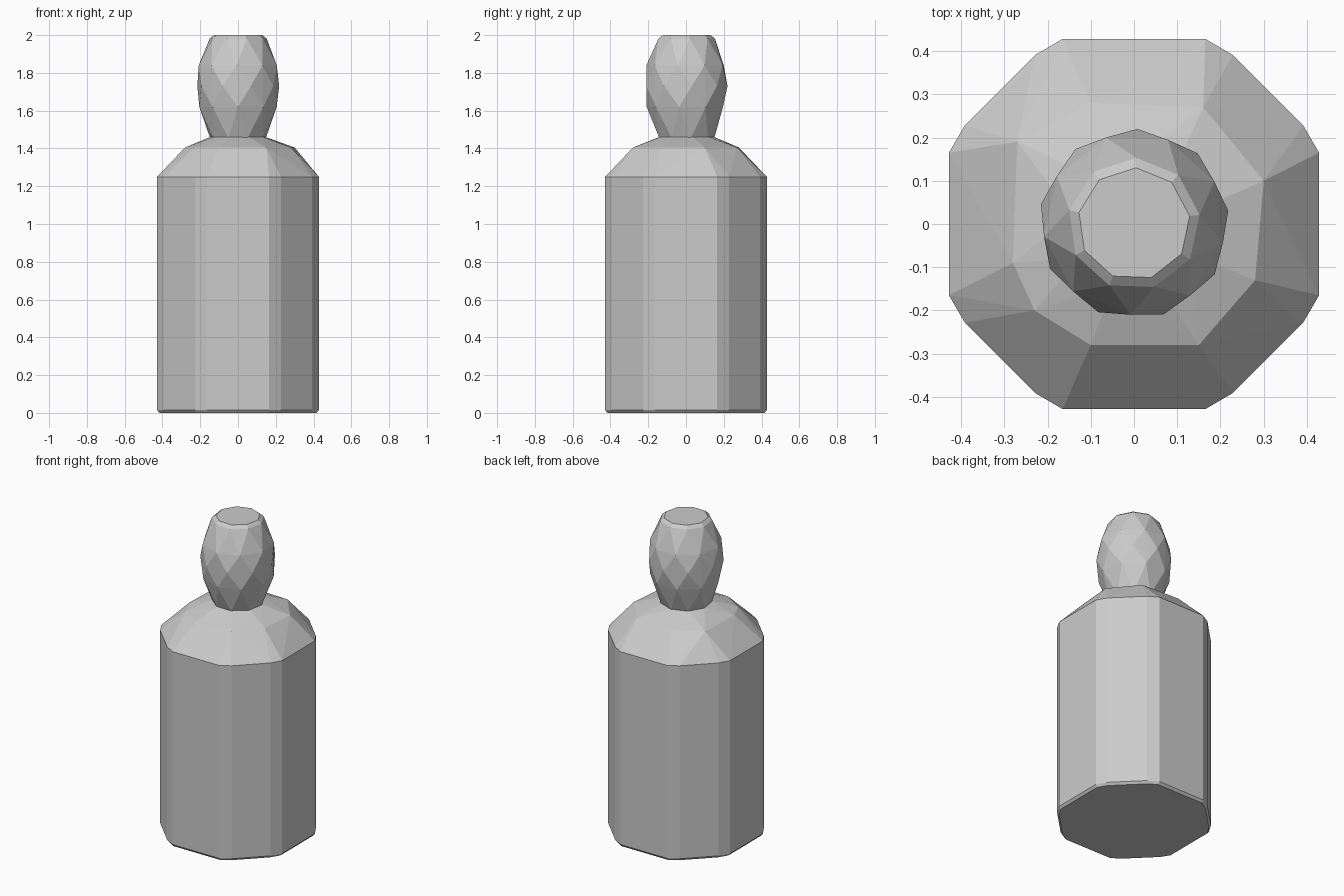
import bpy
import bmesh
from math import cos, sin, pi

cube = bpy.data.objects.get("Cube")
if cube:
    bpy.data.objects.remove(cube, do_unlink=True)

grey = bpy.data.materials.new("plain grey")
grey.use_nodes = True
GREY = (0.6, 0.6, 0.6, 1)
grey.diffuse_color = GREY
grey.node_tree.nodes["Principled BSDF"].inputs["Base Color"].default_value = GREY


def ring(z, radius, sides, turn=0.0):
    """Evenly spaced points around the axis; turn is a fraction of one side."""
    return [(radius * cos(2 * pi * (i + turn) / sides),
             radius * sin(2 * pi * (i + turn) / sides), z) for i in range(sides)]


def octagon(z, inset=0.0):
    """Octagon whose corners are each cut by a narrow facet."""
    flat, diag = 0.428 - inset, 0.438 - inset
    points = []
    for i in range(8):
        a = i * pi / 4
        r, half = (flat, 0.165) if i % 2 == 0 else (diag, 0.115)
        for s in (-half, half):
            points.append((r * cos(a) - s * sin(a), r * sin(a) + s * cos(a), z))
    return points


def faceted(name, points):
    """Flat-shaded convex solid around the points."""
    bm = bmesh.new()
    for p in points:
        bm.verts.new(p)
    hull = bmesh.ops.convex_hull(bm, input=bm.verts[:])
    loose = [v for v in bm.verts if not v.link_faces]
    bmesh.ops.delete(bm, geom=loose, context='VERTS')
    bmesh.ops.dissolve_limit(bm, angle_limit=0.02, verts=bm.verts[:], edges=bm.edges[:])
    bmesh.ops.recalc_face_normals(bm, faces=bm.faces[:])
    mesh = bpy.data.meshes.new(name)
    bm.to_mesh(mesh)
    bm.free()
    mesh.materials.append(grey)
    obj = bpy.data.objects.new(name, mesh)
    bpy.context.scene.collection.objects.link(obj)
    return obj


# Bottle: chamfered foot, straight octagonal wall, irregular faceted shoulder
shoulder = [(-0.27, 0.19), (-0.28, -0.09), (-0.23, -0.2), (-0.1, -0.28),
            (0.15, -0.28), (0.28, -0.13), (0.3, 0.1), (0.16, 0.27), (-0.1, 0.28)]
faceted("bottle_body",
        octagon(0, 0.012) + octagon(0.015) + octagon(1.25)
        + [(x, y, 1.405) for x, y in shoulder]
        + ring(1.462, 0.145, 9, 0.3))

# Stopper: rounded knob with a flat top, rings staggered into triangular facets
faceted("stopper",
        ring(1.455, 0.15, 9, 0.25) + ring(1.62, 0.208, 9, 0.75)
        + ring(1.73, 0.22, 9, 0.2) + ring(1.84, 0.21, 9, 0.7)
        + ring(1.982, 0.153, 9, 0.2) + ring(2.0, 0.13, 9, 0.2))
